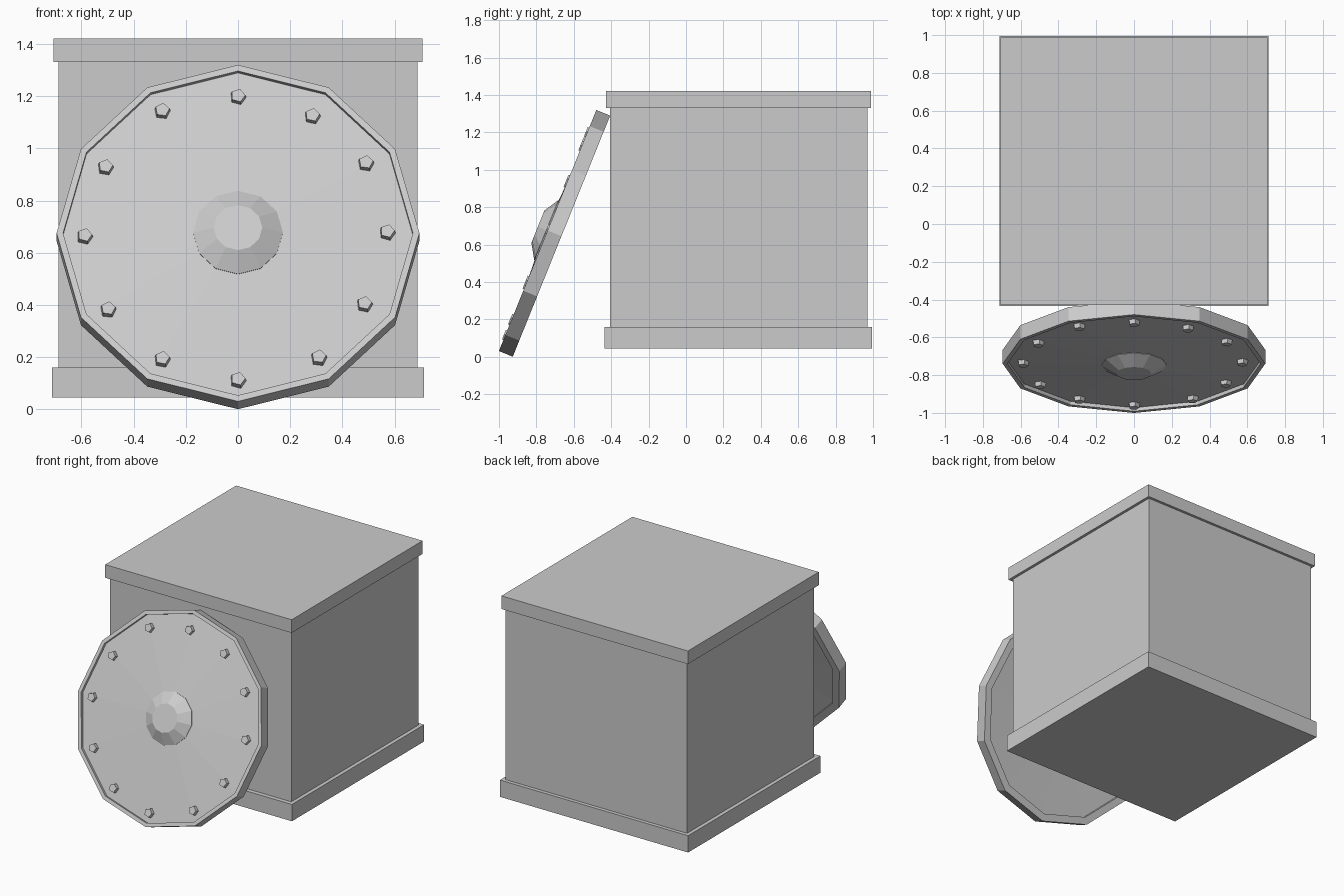
import bpy, bmesh, math
from mathutils import Matrix

if "Cube" in bpy.data.objects:
    bpy.data.objects.remove(bpy.data.objects["Cube"])

# Leaning frame of the shield: local z points out of its front face
TILT = Matrix.Translation((0, -0.74, 0.675)) @ Matrix.Rotation(math.radians(68), 4, 'X')


def finish(name, bm, matrix=Matrix()):
    bmesh.ops.recalc_face_normals(bm, faces=bm.faces)
    mesh = bpy.data.meshes.new(name)
    bm.to_mesh(mesh)
    bm.free()
    ob = bpy.data.objects.new(name, mesh)
    ob.matrix_world = matrix
    bpy.context.collection.objects.link(ob)
    return ob


def box(name, x, y, z):
    bm = bmesh.new()
    size = [b - a for a, b in (x, y, z)]
    mid = [(a + b) / 2 for a, b in (x, y, z)]
    bmesh.ops.create_cube(bm, size=1, matrix=Matrix.Translation(mid) @ Matrix.Diagonal((*size, 1)))
    return finish(name, bm)


def lathe(name, profile, sides):
    # Profile of (radius, height) points, closed by a cap or apex at both ends
    bm = bmesh.new()
    rings = []
    for r, h in profile:
        n = 1 if r == 0 else sides
        rings.append([bm.verts.new((r * math.sin(math.tau * i / sides),
                                    r * math.cos(math.tau * i / sides), h)) for i in range(n)])
    for a, b in zip(rings, rings[1:]):
        for i in range(sides):
            j = (i + 1) % sides
            quad = [a[i % len(a)], a[j % len(a)], b[j % len(b)], b[i % len(b)]]
            bm.faces.new(list(dict.fromkeys(quad)))
    for ring in (rings[0], rings[-1]):
        if len(ring) > 1:
            bm.faces.new(ring)
    return finish(name, bm, TILT)


# Crate with a base band and a lid band
box("crate_body", (-0.687, 0.687), (-0.405, 0.97), (0.10, 1.38))
box("crate_base", (-0.713, 0.713), (-0.435, 0.995), (0.045, 0.16))
box("crate_lid", (-0.706, 0.706), (-0.428, 0.988), (1.33, 1.42))

# Twelve-sided shield: shallow cone set inside a raised rim, recessed back
lathe("shield", [(0, 0.014), (0.67, -0.02), (0.67, 0), (0.695, 0),
                 (0.695, -0.08), (0.645, -0.08), (0.645, -0.06), (0, -0.045)], 12)

# Central boss
lathe("shield_boss", [(0.172, 0.0), (0.172, 0.008), (0.093, 0.056)], 12)

# Slightly uneven ring of five-sided studs
studs = [(0, .566), (.285, .486), (.49, .291), (.572, .006), (.485, -.291), (.31, -.512),
         (0, -.604), (-.29, -.518), (-.497, -.313), (-.587, -.01), (-.507, .275), (-.29, .507)]
for i, (x, y) in enumerate(studs):
    bm = bmesh.new()
    turn = Matrix.Rotation(math.radians(200 + 4 * (i % 3)), 4, 'Z')
    bmesh.ops.create_cone(bm, cap_ends=True, segments=5, radius1=0.034, radius2=0.028, depth=0.04,
                          matrix=Matrix.Translation((x, y, -0.012)) @ turn)
    finish(f"stud_{i + 1}", bm, TILT)
